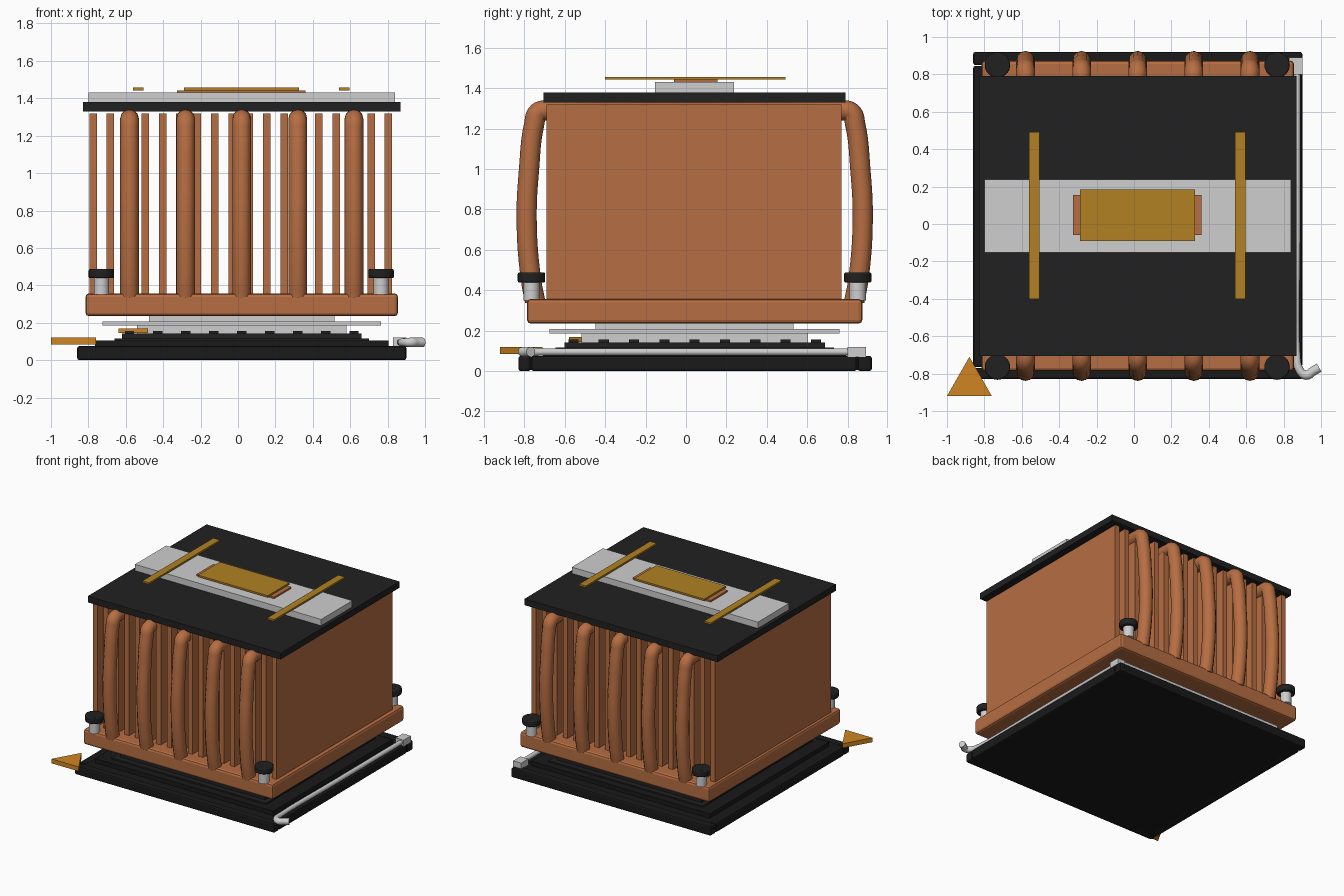
import bpy
import math
from mathutils import Vector

cube = bpy.data.objects.get("Cube")
if cube:
    bpy.data.objects.remove(cube, do_unlink=True)


def material(name, r, g, b, metallic=0.0):
    m = bpy.data.materials.new(name)
    m.use_nodes = True
    m.diffuse_color = (r, g, b, 1)
    m.node_tree.nodes["Principled BSDF"].inputs["Base Color"].default_value = (r, g, b, 1)
    return m


COPPER = material("copper", 0.47, 0.155, 0.055)
BLACK = material("black plastic", 0.015, 0.015, 0.015)
DARK = material("dark frame", 0.01, 0.01, 0.01)
SILVER = material("light metal", 0.62, 0.62, 0.62)
GOLD = material("gold", 0.44, 0.22, 0.016)
ORANGE = material("orange marker", 0.63, 0.235, 0.016)

CX, CY = 0.02, 0.043  # middle of the stack


def add_mesh(name, verts, faces, mat):
    me = bpy.data.meshes.new(name)
    me.from_pydata(verts, [], faces)
    me.materials.append(mat)
    ob = bpy.data.objects.new(name, me)
    bpy.context.collection.objects.link(ob)
    return ob


def prism(name, outline, z0, z1, mat):
    """Vertical extrusion of a counter-clockwise outline."""
    n = len(outline)
    verts = [(x, y, z) for z in (z0, z1) for x, y in outline]
    faces = [tuple(reversed(range(n))), tuple(range(n, 2 * n))]
    faces += [(i, (i + 1) % n, n + (i + 1) % n, n + i) for i in range(n)]
    return add_mesh(name, verts, faces, mat)


def box(name, x, y, z, mat, bevel=0.0):
    """Box from (min, max) ranges, optionally with rounded edges."""
    outline = [(x[0], y[0]), (x[1], y[0]), (x[1], y[1]), (x[0], y[1])]
    ob = prism(name, outline, z[0], z[1], mat)
    if bevel:
        mod = ob.modifiers.new("rounding", "BEVEL")
        mod.width = bevel
        mod.segments = 2
    return ob


def plate(name, hx, hy, z0, z1, mat, bevel=0.0):
    """Box centred on the stack."""
    return box(name, (CX - hx, CX + hx), (CY - hy, CY + hy), (z0, z1), mat, bevel)


def smooth(ob):
    bpy.ops.object.select_all(action="DESELECT")
    ob.select_set(True)
    bpy.context.view_layer.objects.active = ob
    bpy.ops.object.shade_smooth_by_angle(angle=math.radians(40))


def cylinder(name, x, y, z0, z1, radius, mat, bevel=0.0):
    bpy.ops.mesh.primitive_cylinder_add(vertices=32, radius=radius, depth=z1 - z0,
                                        location=(x, y, (z0 + z1) / 2))
    ob = bpy.context.object
    ob.name = name
    ob.data.materials.append(mat)
    if bevel:
        mod = ob.modifiers.new("rounding", "BEVEL")
        mod.width = bevel
        mod.segments = 2
        mod.limit_method = "ANGLE"
    smooth(ob)
    return ob


def tube(name, points, radius, mat, scales=None):
    """Round bar following a smooth path."""
    cu = bpy.data.curves.new(name, "CURVE")
    cu.dimensions = "3D"
    cu.bevel_depth = radius
    cu.bevel_resolution = 4
    cu.resolution_u = 6
    cu.use_fill_caps = True
    sp = cu.splines.new("BEZIER")
    sp.bezier_points.add(len(points) - 1)
    for i, (bp, p) in enumerate(zip(sp.bezier_points, points)):
        bp.co = Vector(p)
        bp.handle_left_type = bp.handle_right_type = "AUTO"
        bp.radius = scales[i] if scales else 1
    cu.materials.append(mat)
    ob = bpy.data.objects.new(name, cu)
    bpy.context.collection.objects.link(ob)
    return ob


# Socket frame: full-width beams front and back, side beams, floor
for tag, y in (("front", (-0.83, -0.77)), ("back", (0.85, 0.92))):
    box("socket_beam_" + tag, (-0.86, 0.9), y, (0, 0.075), DARK, 0.012)
for tag, x in (("right", (-0.86, -0.80)), ("left", (0.84, 0.9))):
    box("socket_beam_" + tag, x, (-0.765, 0.845), (0, 0.075), DARK, 0.012)
plate("socket_floor", 0.83, 0.82, 0.004, 0.07, DARK)
plate("socket_step", 0.785, 0.75, 0.07, 0.105, DARK)
plate("socket_ledge", 0.68, 0.69, 0.105, 0.116, BLACK)

# Processor board with rows of contacts round its rim
plate("processor_board", 0.64, 0.645, 0.116, 0.142, BLACK)
for i in range(-4, 5):
    for j in range(-4, 5):
        if max(abs(i), abs(j)) == 4:
            x, y = CX + i * 0.15, CY + j * 0.15
            box("contact", (x - 0.025, x + 0.025), (y - 0.025, y + 0.025),
                (0.14, 0.155), BLACK)

# Stepped metal lid
plate("lid_lower", 0.56, 0.56, 0.142, 0.185, SILVER)
plate("lid_flange", 0.745, 0.718, 0.185, 0.208, SILVER)
plate("lid_upper", 0.495, 0.49, 0.208, 0.236, SILVER)

# Triangular corner markers
prism("corner_marker", [(-1, -0.92), (-0.76, -0.92), (-0.88, -0.71)], 0.085, 0.12, ORANGE)
prism("board_marker", [(-0.64, -0.58), (-0.48, -0.58), (-0.56, -0.44)], 0.145, 0.168, ORANGE)

# Locking lever and its clip
tube("lever", [(0.872, 0.82, 0.095), (0.872, 0.0, 0.095), (0.872, -0.7, 0.095),
               (0.885, -0.78, 0.095), (0.92, -0.808, 0.095), (0.96, -0.785, 0.095),
               (0.99, -0.768, 0.095)], 0.025, SILVER,
     [0.7, 0.7, 0.7, 0.9, 1, 1, 1])
box("lever_clip", (0.83, 0.9), (0.8, 0.89), (0.07, 0.12), SILVER)

# Cooler base and fins
plate("cooler_base", 0.835, 0.83, 0.235, 0.357, COPPER, 0.018)
for i in range(18):
    x = -0.775 + i * 0.0929
    box("fin", (x - 0.02, x + 0.02), (-0.69, 0.77), (0.355, 1.32), COPPER)

# Heat pipes: bowed half profile, mirrored front to back
half = [(0.79, 0.345), (0.81, 0.45), (0.832, 0.75), (0.82, 1.0),
        (0.795, 1.22), (0.775, 1.28), (0.72, 1.29), (0.5, 1.285)]
for i in range(5):
    x = -0.58 + i * 0.3
    path = [(x, CY - h, z) for h, z in half] + [(x, CY + h, z) for h, z in reversed(half)]
    tube("heat_pipe", path, 0.05, COPPER)

# Corner screws
for x in (-0.73, 0.765):
    for y in (-0.765, 0.85):
        cylinder("screw_post", x, y, 0.35, 0.445, 0.04, SILVER)
        cylinder("screw_cap", x, y, 0.438, 0.488, 0.068, BLACK, 0.008)

# Top cover, bar and trim
box("top_cover", (-0.83, 0.87), (-0.705, 0.79), (1.33, 1.38), BLACK)
box("top_bar", (-0.8, 0.84), (-0.153, 0.238), (1.38, 1.43), SILVER)
box("badge_back", (-0.325, 0.36), (-0.06, 0.155), (1.43, 1.443), COPPER)
box("badge_plate", (-0.29, 0.325), (-0.09, 0.185), (1.443, 1.457), GOLD)
for x in (-0.533, 0.568):
    box("trim_strip", (x - 0.029, x + 0.029), (-0.4, 0.492), (1.443, 1.457), GOLD)
